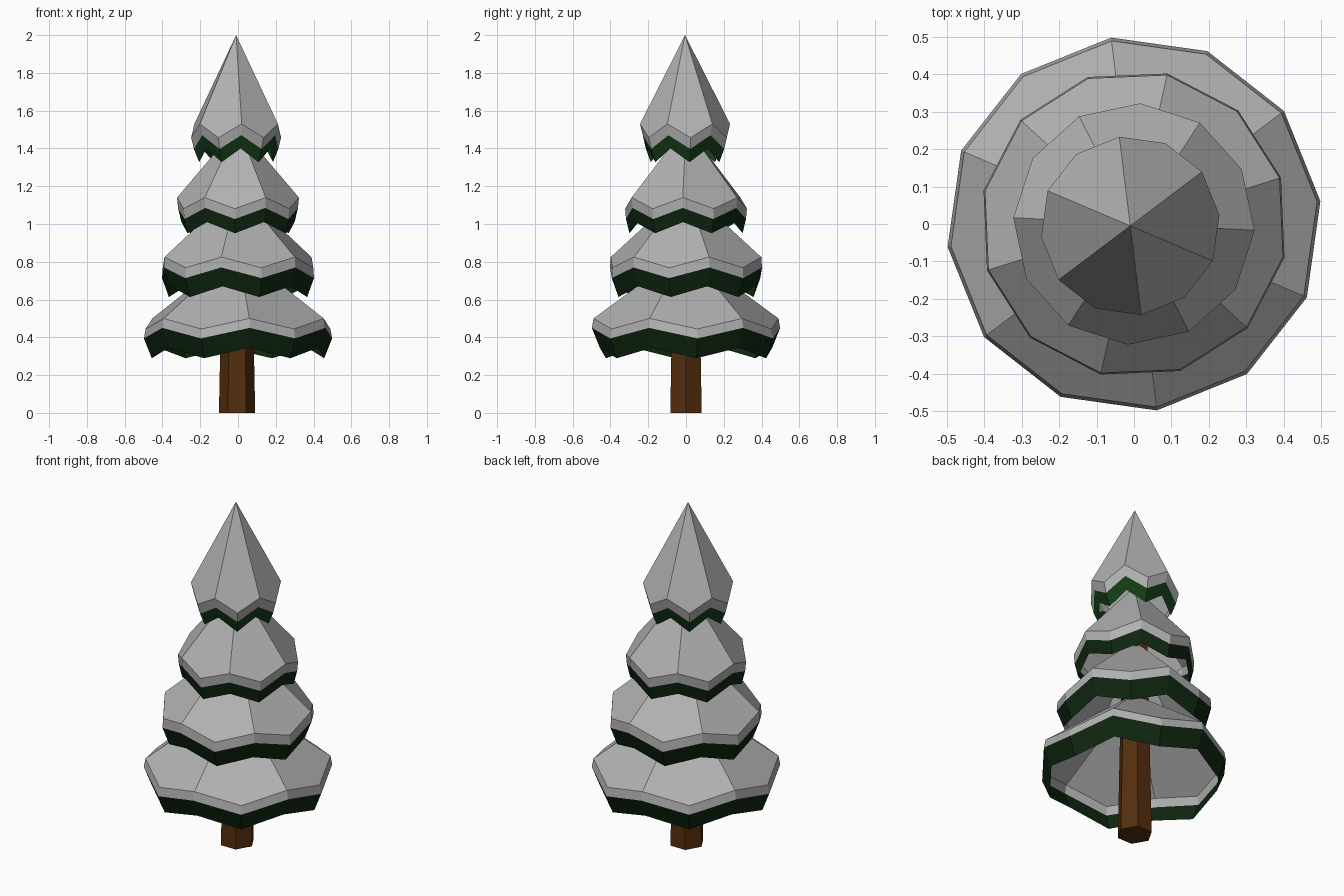
import bpy, bmesh
from math import sin, cos, radians

if "Cube" in bpy.data.objects:
    bpy.data.objects.remove(bpy.data.objects["Cube"])


def material(name, rgb):
    m = bpy.data.materials.new(name)
    m.diffuse_color = (*rgb, 1)
    m.use_nodes = True
    m.node_tree.nodes["Principled BSDF"].inputs["Base Color"].default_value = m.diffuse_color
    return m


bark = material("bark", (0.088, 0.027, 0.004))
snow = material("snow", (0.44, 0.44, 0.44))
needles = material("needles", (0.0045, 0.0195, 0.005))
bright_needles = material("bright_needles", (0.007, 0.045, 0.008))


def finish(bm, name, mat):
    me = bpy.data.meshes.new(name)
    bm.normal_update()
    bm.to_mesh(me)
    bm.free()
    ob = bpy.data.objects.new(name, me)
    bpy.context.collection.objects.link(ob)
    me.materials.append(mat)


def zigzag_ring(bm, centre, r, z, drop, angle):
    """Twelve points, every second one lowered by drop."""
    return [bm.verts.new((centre[0] + r * cos(radians(angle + 30 * i)),
                          centre[1] + r * sin(radians(angle + 30 * i)),
                          z - drop * (i % 2))) for i in range(12)]


def band(bm, upper, lower):
    for i in range(12):
        j = (i + 1) % 12
        bm.faces.new((upper[i], lower[i], lower[j], upper[j]))


def tier(name, centre, apex, angle, rings, mat):
    drop = (apex - rings[0][1]) * 0.155   # keeps the six cap faces flat
    # snow cap: six kite faces and a narrow rim
    bm = bmesh.new()
    top = bm.verts.new((*centre, apex))
    a, b = [zigzag_ring(bm, centre, r, z, drop, angle) for r, z in rings[:2]]
    for i in range(0, 12, 2):
        bm.faces.new((top, a[i], a[i + 1], a[(i + 2) % 12]))
    band(bm, a, b)
    finish(bm, name + "_snow", snow)
    # green branch skirt, open below
    bm = bmesh.new()
    a, b = [zigzag_ring(bm, centre, r, z, drop, angle) for r, z in rings[1:]]
    band(bm, a, b)
    finish(bm, name + "_branches", mat)


# four tiers: (radius, ridge height) for cap edge, snow edge, skirt edge
tier("bottom_tier", (0, 0), 0.86, 37, [(0.493, 0.50), (0.502, 0.45), (0.46, 0.345)], needles)
tier("lower_tier", (0, 0), 1.19, 17.5, [(0.408, 0.825), (0.412, 0.77), (0.375, 0.67)], needles)
tier("upper_tier", (0, 0), 1.52, 57, [(0.323, 1.14), (0.318, 1.085), (0.30, 1.01)], needles)
tier("top_tier", (-0.01, -0.005), 2.0, 37, [(0.24, 1.53), (0.225, 1.47), (0.197, 1.40)], bright_needles)

# hexagonal trunk, slightly tapered, running up inside the tiers
bpy.ops.mesh.primitive_cone_add(vertices=6, radius1=0.096, radius2=0.072, depth=1.2,
                                location=(-0.005, 0, 0.6), rotation=(0, 0, radians(30)))
trunk = bpy.context.object
trunk.name = "trunk"
trunk.data.materials.append(bark)
